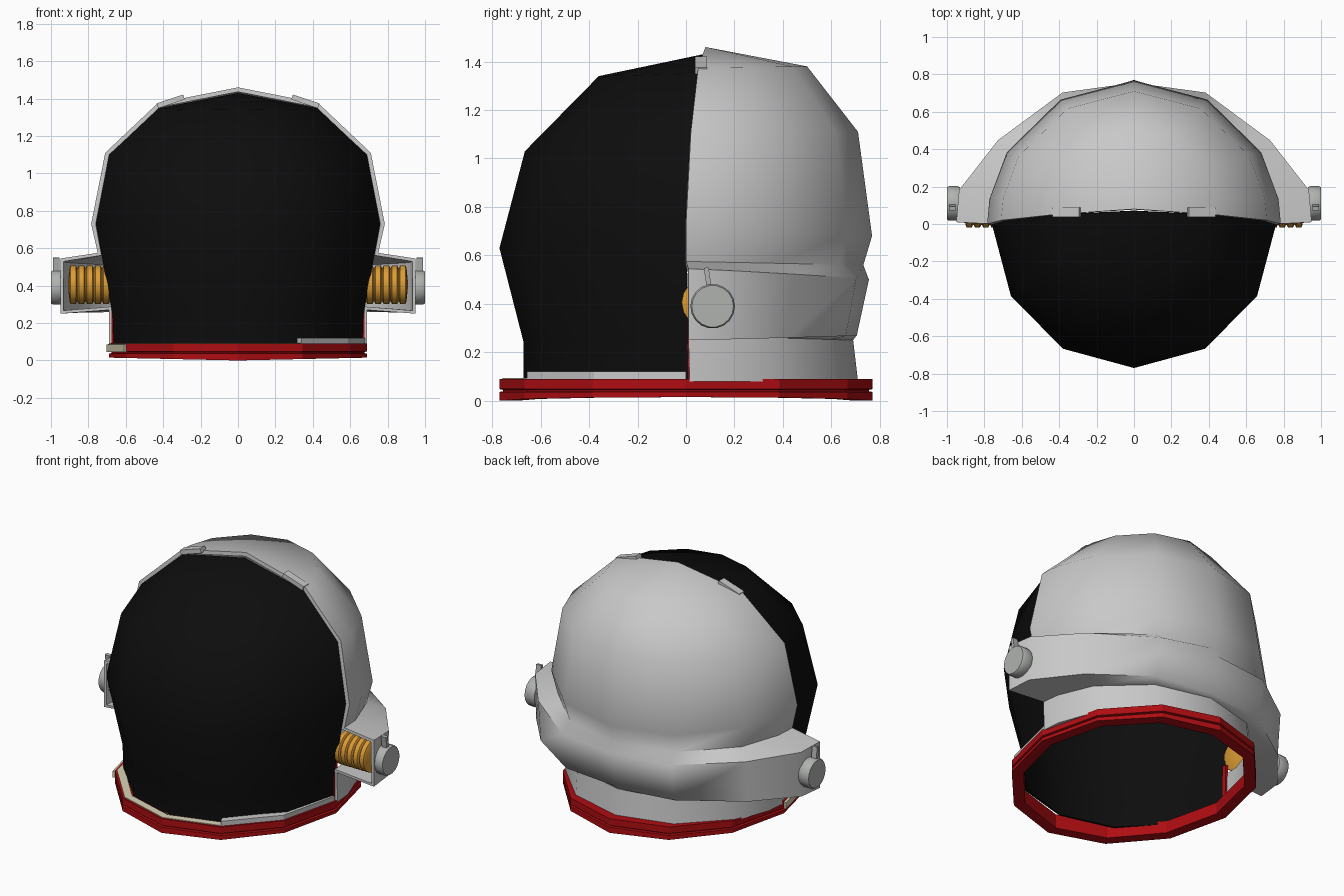
import bpy, bmesh, math
from mathutils import Matrix

if "Cube" in bpy.data.objects:
    bpy.data.objects.remove(bpy.data.objects["Cube"])


def mat(name, r, g, b):
    m = bpy.data.materials.new(name)
    m.diffuse_color = (r, g, b, 1)
    m.use_nodes = True
    m.node_tree.nodes["Principled BSDF"].inputs["Base Color"].default_value = m.diffuse_color
    return m


GREY = mat("shell grey", 0.58, 0.58, 0.58)
KNOB = mat("knob grey", 0.43, 0.45, 0.43)
BLACK = mat("visor black", 0.004, 0.004, 0.004)
RED = mat("collar red", 0.42, 0.004, 0.006)
ORANGE = mat("hose orange", 0.72, 0.33, 0.035)
CREAM = mat("cream", 0.70, 0.65, 0.47)


def finish(name, bm, material, angle=50, thick=0, fix=True):
    bmesh.ops.remove_doubles(bm, verts=bm.verts, dist=1e-4)
    if fix:
        bmesh.ops.recalc_face_normals(bm, faces=bm.faces)
    me = bpy.data.meshes.new(name)
    bm.to_mesh(me)
    bm.free()
    me.materials.append(material)
    ob = bpy.data.objects.new(name, me)
    bpy.context.collection.objects.link(ob)
    bpy.ops.object.select_all(action='DESELECT')
    ob.select_set(True)
    bpy.context.view_layer.objects.active = ob
    if thick:
        s = ob.modifiers.new("thickness", 'SOLIDIFY')
        s.thickness, s.offset = thick, -1
        bpy.ops.object.modifier_apply(modifier=s.name)
    bpy.ops.object.shade_smooth_by_angle(angle=math.radians(angle))
    return ob


def grid(rows, wrap=False, caps=False):
    """Skin a list of point rows; wrap joins the last row to the first."""
    bm = bmesh.new()
    v = [[bm.verts.new(p) for p in r] for r in rows]
    n = len(v)
    for i in range(n if wrap else n - 1):
        a, b = v[i], v[(i + 1) % n]
        for j in range(len(a) - 1):
            bm.faces.new((a[j], a[j + 1], b[j + 1], b[j]))
    if caps:
        bm.faces.new([r[0] for r in v])
        bm.faces.new([r[-1] for r in v])
    return bm


def half_dome(table, degrees, sign, flare=None):
    """Rows of (side x, side z, seam y, depth, centre z, flare on/off)."""
    rows = []
    for sx, sz, ys, d, cz, f in table:
        row = []
        for k, deg in enumerate(degrees):
            t = math.radians(deg)
            s = abs(math.sin(t))
            e = flare[k] * f if flare else 0
            row.append(((sx + e) * math.cos(t),
                        ys + sign * (d + e - sign * ys) * s,
                        sz + (cz - sz) * s))
        rows.append(row)
    return rows


# Dark visor: the front half of the dome
visor = [(0.665, 0.07, 0.01, 0.67, 0.07, 0), (0.67, 0.24, 0.005, 0.67, 0.24, 0),
         (0.76, 0.73, 0.0, 0.77, 0.63, 0), (0.69, 1.10, 0.02, 0.665, 1.03, 0),
         (0.42, 1.35, 0.05, 0.36, 1.34, 0), (0, 1.43, 0.07, -0.07, 1.43, 0)]
finish("visor", grid(half_dome(visor, range(180, 361, 30), -1)), BLACK, 60, 0.012, False)

# Back shell with a band that flares out into the side housings
degs = [0, 10, 30, 60, 90, 120, 150, 170, 180]
flare = [0.24, 0.24, 0.13, 0.055, 0, 0.055, 0.13, 0.24, 0.24]
shell = [(0.69, 0.08, 0.015, 0.71, 0.08, 0), (0.69, 0.27, 0.01, 0.69, 0.25, 0),
         (0.71, 0.25, 0.01, 0.705, 0.27, 1), (0.71, 0.545, 0.01, 0.755, 0.50, 1),
         (0.75, 0.575, 0.0, 0.732, 0.56, 0), (0.785, 0.73, 0.0, 0.768, 0.68, 0),
         (0.71, 1.11, 0.02, 0.71, 1.11, 0), (0.43, 1.375, 0.05, 0.50, 1.38, 0),
         (0, 1.46, 0.08, 0.08, 1.46, 0)]
finish("back_shell", grid(half_dome(shell, degs, 1, flare)), GREY, 62, 0.024, False)


# Neck ring and trim strips: a section swept round an oval
def oval_sweep(name, section, a0, a1, material):
    full = a1 - a0 >= 360
    rows = []
    for off, z in section:
        rows.append([((0.69 + off) * math.cos(math.radians(a)),
                      (0.77 + off) * math.sin(math.radians(a)),
                      z + (0.015 * abs(math.cos(math.radians(a))) if z < 0.02 else 0))
                     for a in range(a0, a1 + 1, 30)])
    return finish(name, grid(rows, True, not full), material, 25)


oval_sweep("neck_ring", [(0, 0), (0, 0.036), (-0.014, 0.039), (-0.014, 0.045),
                         (0, 0.048), (0, 0.09), (-0.07, 0.09), (-0.07, 0)], 0, 360, RED)
oval_sweep("cream_strip", [(-0.012, 0.085), (-0.012, 0.094), (-0.06, 0.094), (-0.06, 0.085)],
           180, 300, CREAM)
oval_sweep("cream_latch", [(0.014, 0.045), (0.014, 0.085), (-0.03, 0.094), (-0.03, 0.045)],
           180, 210, CREAM)
oval_sweep("grey_strip", [(-0.012, 0.085), (-0.012, 0.12), (-0.06, 0.12), (-0.06, 0.085)],
           300, 360, GREY)


def box(name, loc, size, material, ry=0, rx=0):
    bm = bmesh.new()
    m = (Matrix.Translation(loc) @ Matrix.Rotation(ry, 4, 'Y') @ Matrix.Rotation(rx, 4, 'X')
         @ Matrix.Diagonal((*size, 1)))
    bmesh.ops.create_cube(bm, size=1, matrix=m)
    return finish(name, bm, material, 30)


def x_lathe(name, profile, cy, cz, n, material, s):
    rows = [[(s * x, cy + r * math.cos(2 * math.pi * k / n),
              cz + r * math.sin(2 * math.pi * k / n)) for k in range(n + 1)]
            for x, r in profile]
    return finish(name, grid(rows), material, 35)


for s, side in ((1, "right"), (-1, "left")):
    # Ribbed hose in the open housing
    ribs = [(0.68, 0)]
    for i in range(5):
        x = 0.685 + i * 0.044
        ribs += [(x, 0.09), (x + 0.006, 0.103), (x + 0.034, 0.103), (x + 0.04, 0.09)]
    ribs.append((0.91, 0))
    x_lathe(side + "_hose", ribs, 0.085, 0.405, 16, ORANGE, s)
    # Round knob with a small lever
    x_lathe(side + "_knob", [(0.93, 0), (0.93, 0.088), (0.945, 0.092), (0.99, 0.092),
                             (1.0, 0.086), (1.0, 0)], 0.11, 0.39, 18, KNOB, s)
    box(side + "_lever", (s * 0.972, 0.09, 0.505), (0.035, 0.02, 0.09), KNOB, 0, 0.15)
    # Clip on the shell rim and red seal at the seam
    box(side + "_rim_clip", (s * 0.36, 0.062, 1.385), (0.15, 0.05, 0.028), GREY, s * 0.32)
    box(side + "_seal", (s * 0.667, 0.022, 0.21), (0.016, 0.03, 0.26), RED)
